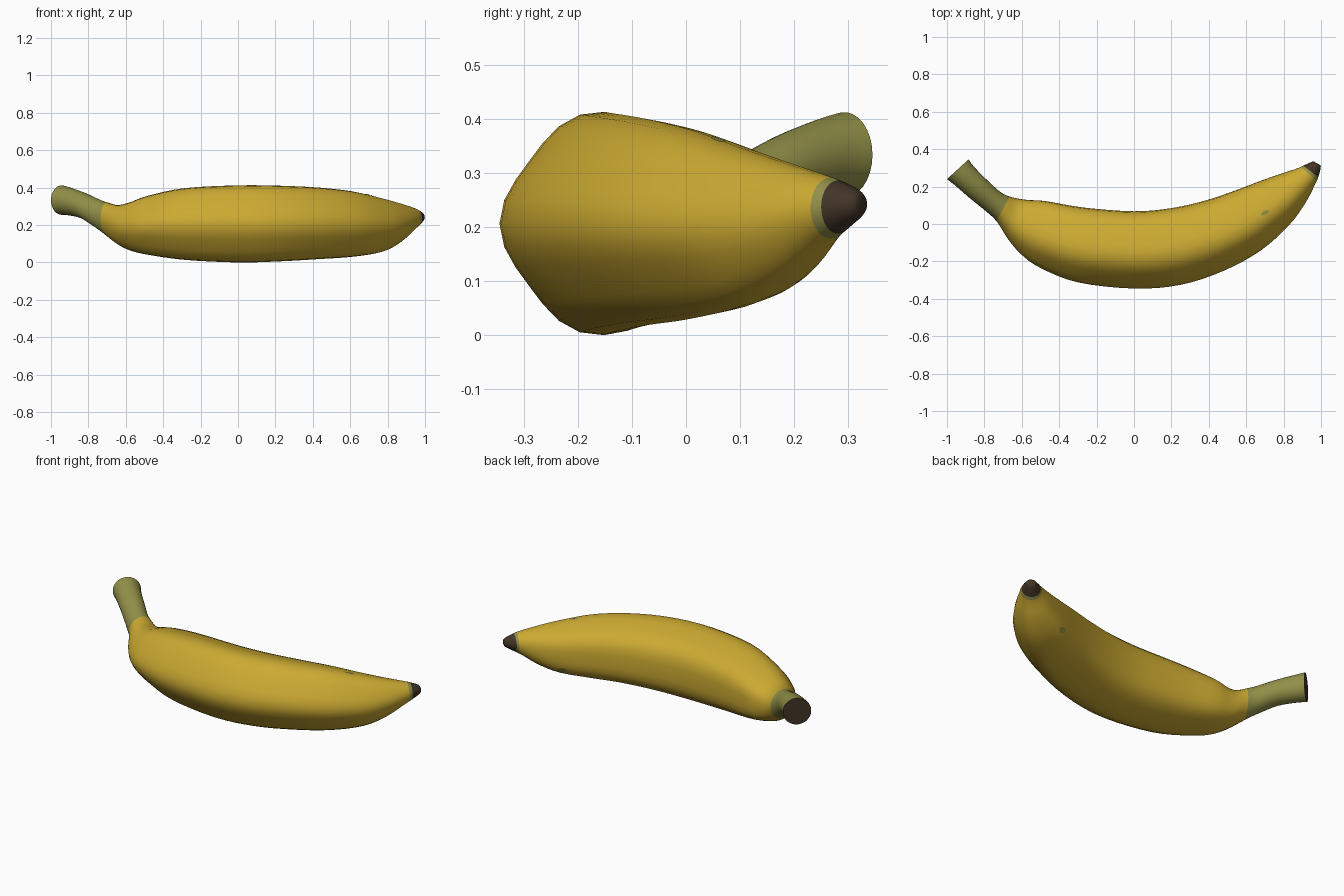
import bpy, bmesh, math
from mathutils import Vector

old = bpy.data.objects.get("Cube")
if old:
    bpy.data.objects.remove(old, do_unlink=True)


def material(name, colour):
    mat = bpy.data.materials.new(name)
    mat.use_nodes = True
    mat.diffuse_color = (*colour, 1)
    shader = mat.node_tree.nodes["Principled BSDF"]
    shader.inputs["Base Color"].default_value = (*colour, 1)
    shader.inputs["Roughness"].default_value = 0.6
    return mat


yellow = material("ripe yellow", (0.6, 0.4, 0.032))
olive = material("olive green", (0.29, 0.28, 0.065))
brown = material("dark brown", (0.055, 0.034, 0.02))

# Stations along the fruit: outer x, y, inner x, y, top z, bottom z
stations = [
    (-1, .24, -.885, .345, .412, .255),
    (-.955, .205, -.85, .3, .4, .252),
    (-.88, .14, -.775, .225, .372, .235),
    (-.8, .075, -.71, .168, .34, .188),
    (-.735, .015, -.665, .147, .32, .145),
    (-.67, -.085, -.615, .135, .307, .098),
    (-.6, -.165, -.56, .128, .32, .066),
    (-.5, -.235, -.47, .122, .355, .042),
    (-.3, -.312, -.27, .088, .397, .014),
    (0, -.345, 0, .068, .412, 0),
    (.25, -.325, .2, .085, .41, .006),
    (.48, -.25, .38, .125, .4, .018),
    (.68, -.14, .53, .175, .38, .03),
    (.83, -.005, .68, .232, .345, .055),
    (.915, .11, .79, .27, .318, .105),
    (.965, .205, .875, .298, .297, .165),
    (.985, .25, .905, .312, .286, .188),
    (.998, .3, .945, .33, .27, .213),
    (.996, .315, .96, .335, .26, .224),
]
LAST = len(stations) - 1
STEM_END, RING_START, TIP_START = 4, 15.5, 16
STEPS, SIDES = 4, 30


def sample(t):
    """Smooth curve through the stations."""
    i = min(int(t), LAST - 1)
    f = t - i
    rows = [stations[max(0, min(LAST, i + k))] for k in (-1, 0, 1, 2)]
    return [b + f / 2 * (c - a + f * (2 * a - 5 * b + 4 * c - d + f * (3 * (b - c) + d - a)))
            for a, b, c, d in zip(*rows)]


def section(ridge):
    """Rounded five-sided outline, scaled to fill a unit box."""
    pts = []
    for s in range(SIDES):
        a = math.tau * s / SIDES
        r = 1 + ridge * math.cos(5 * a)
        pts.append((r * math.cos(a), r * math.sin(a)))
    spans = [(min(c), max(c)) for c in zip(*pts)]
    return [[(2 * v - lo - hi) / (hi - lo) for v, (lo, hi) in zip(p, spans)] for p in pts]


# Fruit skin, lofted from stem to tip
bm = bmesh.new()
rings = []
for n in range(LAST * STEPS + 1):
    t = n / STEPS
    ox, oy, ix, iy, top, bottom = sample(t)
    fade = max(0, min(1, (t - STEM_END) / 3, (RING_START - t) / 3))
    ring = []
    for u, v in section(0.04 * fade):
        ring.append(bm.verts.new(((ox + ix + u * (ox - ix)) / 2,
                                  (oy + iy + u * (oy - iy)) / 2,
                                  (top + bottom + v * (top - bottom)) / 2)))
    rings.append(ring)

for n, (a, b) in enumerate(zip(rings, rings[1:])):
    t = (n + 0.5) / STEPS
    if t > TIP_START:
        index = 2
    elif t < STEM_END or t > RING_START:
        index = 1
    else:
        index = 0
    for s in range(SIDES):
        e = (s + 1) % SIDES
        bm.faces.new((a[s], a[e], b[e], b[s])).material_index = index

# Dark cut ends
for ring in (rings[0], rings[-1]):
    bm.faces.new(ring).material_index = 2
bmesh.ops.recalc_face_normals(bm, faces=bm.faces)


def make_object(name, bm, mats):
    mesh = bpy.data.meshes.new(name)
    bm.to_mesh(mesh)
    bm.free()
    for mat in mats:
        mesh.materials.append(mat)
    obj = bpy.data.objects.new(name, mesh)
    bpy.context.collection.objects.link(obj)
    bpy.ops.object.select_all(action="DESELECT")
    obj.select_set(True)
    bpy.context.view_layer.objects.active = obj
    bpy.ops.object.shade_smooth_by_angle(angle=math.radians(45))
    return obj


fruit = make_object("banana_fruit", bm, (yellow, olive, brown))
bpy.context.view_layer.update()


def blemish(name, point, direction, along, length, width):
    """Thin oval mark laid on the skin."""
    d = Vector(direction).normalized()
    u = Vector(along).normalized()
    w = d.cross(u).normalized()
    bm = bmesh.new()
    verts = []
    for s in range(10):
        a = math.tau * s / 10
        start = Vector(point) + u * length * math.cos(a) + w * width * math.sin(a) - d
        hit, place, normal, _ = fruit.ray_cast(start, d)
        if hit:
            verts.append(bm.verts.new(place + normal * 0.002))
    if len(verts) > 2:
        face = bm.faces.new(verts)
        face.normal_update()
        if face.normal.dot(d) > 0:
            face.normal_flip()
    make_object(name, bm, (olive,))


# Small marks on the skin
blemish("upper_blemish", (0.7, 0.06, 0.3), (0, 0, -1), (2, 1, 0), 0.024, 0.009)
blemish("lower_blemish", (0.67, 0.21, 0.12), (-0.65, -0.65, 0.4), (-1, 1, 0), 0.016, 0.016)
